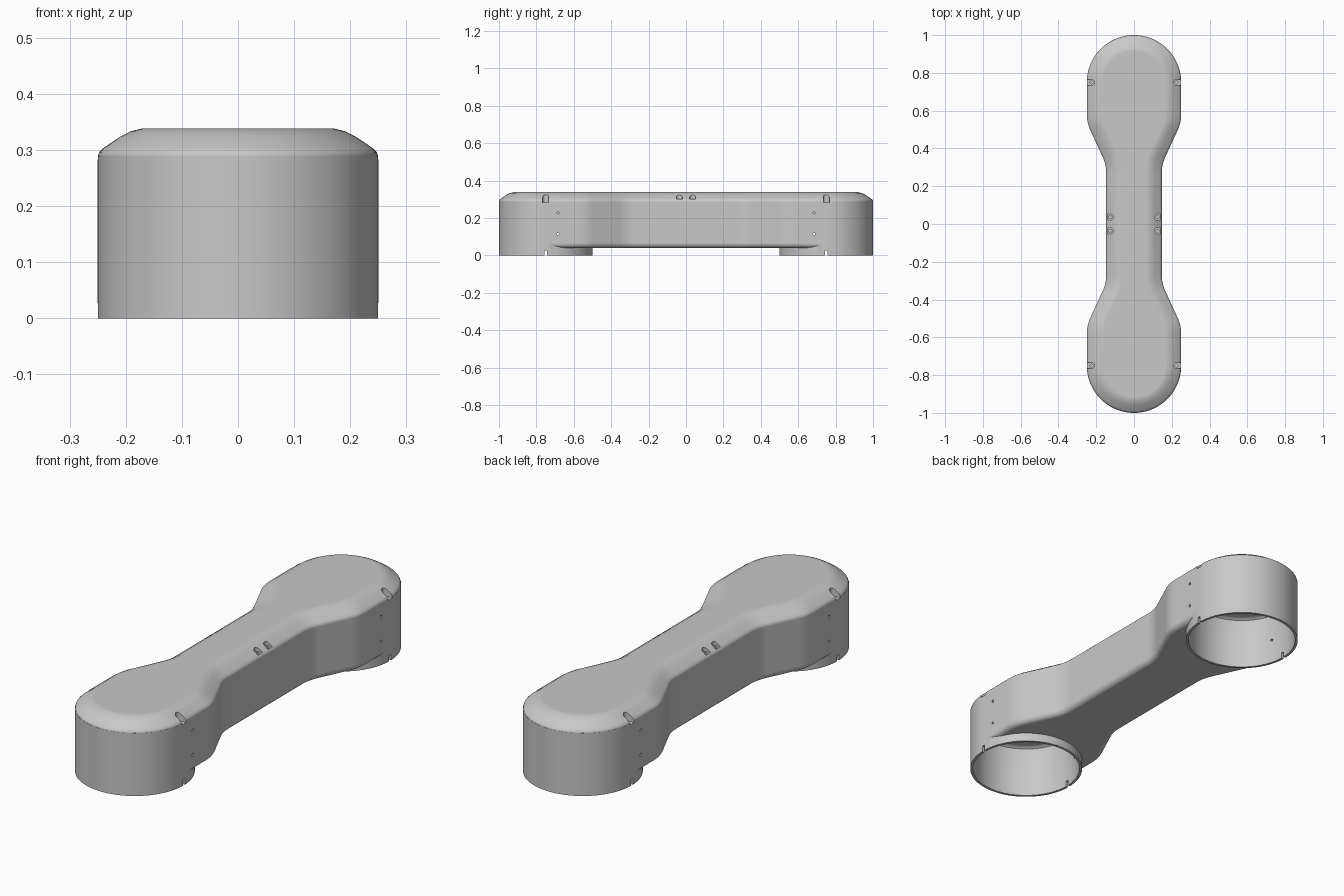
import bpy, bmesh
from math import sin, cos, tan, pi, radians
from mathutils import Vector

old = bpy.data.objects.get("Cube")
if old:
    bpy.data.objects.remove(old, do_unlink=True)

END_Y, END_R, ARM_X, BLEND_R = 0.75, 0.25, 0.147, 0.2
SIDES = (-1, 1)


def arc(cx, cy, r, start, end, n, facing=1):
    """Arc points paired with outward normals."""
    out = []
    for i in range(n + 1):
        a = radians(start + (end - start) * i / n)
        d = Vector((cos(a), sin(a)))
        out.append((Vector((cx, cy)) + d * r, d * facing))
    return out


def outline():
    """Dog-bone outline: round ends blended into a narrow arm."""
    slope, y1 = 25, 0.58
    a = radians(slope)
    run = END_R - ARM_X - 2 * BLEND_R * (1 - cos(a))
    y2 = y1 - 2 * BLEND_R * sin(a) - run / tan(a)
    r = END_R - 0.0005
    quarter = arc(0, END_Y, r, 90, 0, 24)
    quarter += arc(r - BLEND_R, y1, BLEND_R, 0, -slope, 10)
    quarter += arc(ARM_X + BLEND_R, y2, BLEND_R, 180 - slope, 180, 10, -1)

    def flip(pts, sx, sy):
        return [(Vector((p.x * sx, p.y * sy)), Vector((n.x * sx, n.y * sy))) for p, n in pts]
    half = quarter + flip(quarter, 1, -1)[::-1]
    return half + flip(half, -1, 1)[::-1][1:-1]


def circle(cx, cy, r, z, n=96):
    return [(cx + r * cos(2 * pi * i / n), cy + r * sin(2 * pi * i / n), z) for i in range(n)]


def capsule(cx, cy, r, z, sx):
    """Slot outline, round inside and open toward the outer wall."""
    pts = [(cx - sx * r * sin(pi * i / 12), cy + r * cos(pi * i / 12), z) for i in range(13)]
    return pts + [(cx + sx * 0.1, cy - r, z), (cx + sx * 0.1, cy + r, z)]


def loft(bm, rings):
    """Skin closed rings and cap both ends."""
    loops = [[bm.verts.new(p) for p in ring] for ring in rings]
    for a, b in zip(loops, loops[1:]):
        for i in range(len(a)):
            j = (i + 1) % len(a)
            bm.faces.new((a[i], a[j], b[j], b[i]))
    bm.faces.new(loops[0])
    bm.faces.new(loops[-1])


def build(name, ring_sets):
    bm = bmesh.new()
    for rings in ring_sets:
        loft(bm, rings)
    bmesh.ops.recalc_face_normals(bm, faces=bm.faces)
    mesh = bpy.data.meshes.new(name)
    bm.to_mesh(mesh)
    bm.free()
    ob = bpy.data.objects.new(name, mesh)
    bpy.context.collection.objects.link(ob)
    return ob


def combine(target, tool, operation):
    tool.hide_render = True
    mod = target.modifiers.new(tool.name, 'BOOLEAN')
    mod.operation, mod.solver, mod.object = operation, 'EXACT', tool
    bpy.context.view_layer.objects.active = target
    bpy.ops.object.modifier_apply(modifier=mod.name)
    bpy.data.objects.remove(tool, do_unlink=True)


# Main housing: rounded bottom edge, straight wall, sloped soft top edge
fillet = 0.026
profile = [(fillet + 0.006, 0.04)]
profile += [(fillet * (1 - sin(a)), 0.04 + fillet * (1 - cos(a)))
            for a in (pi / 2 * i / 6 for i in range(7))]
profile += [(0, 0.07), (0, 0.285), (0, 0.29), (0.002, 0.296), (0.008, 0.302), (0.012, 0.305),
            (0.04, 0.324), (0.058, 0.333), (0.078, 0.338), (0.082, 0.338)]
shape = outline()
housing = build("link_housing", [[
    [(p.x - n.x * d, p.y - n.y * d, z) for p, n in shape] for d, z in profile]])

# Round joint cups below both ends
cups = build("joint_cups", [[circle(0, s * END_Y, END_R, z) for z in (0, 0.289)] for s in SIDES])
combine(housing, cups, 'UNION')

# Open cavities inside the cups
cavity = [(0.238, -0.1), (0.238, 0.225), (0.234, 0.237), (0.225, 0.244), (0.215, 0.246)]
combine(housing, build("cup_cavities", [
    [circle(0, s * END_Y, r, z) for r, z in cavity] for s in SIDES]), 'DIFFERENCE')

# Screw pockets on the top edge, with a screw hole in each floor
spots = [(sx, sx * x, sy * y, floor) for sx in SIDES for sy in SIDES
         for x, y, floor in ((0.225, END_Y, 0.283), (0.125, 0.036, 0.302))]
combine(housing, build("screw_pockets", [
    [capsule(x, y, 0.016, z, sx) for z in (floor, 0.4)] for sx, x, y, floor in spots]), 'DIFFERENCE')
combine(housing, build("screw_holes", [
    [circle(x, y, 0.008, z, 16) for z in (floor - 0.018, floor + 0.01)]
    for sx, x, y, floor in spots]), 'DIFFERENCE')


# Small pin holes in the side walls: lower ones go through, upper ones are blind
def side_hole(y, z, x0, x1):
    return [[(x, y + a, z + b) for a, b, _ in circle(0, 0, 0.006, 0, 12)] for x in (x0, x1)]


holes = [side_hole(s * 0.685, 0.115, -0.3, 0.3) for s in SIDES]
holes += [side_hole(s * 0.685, 0.228, t * 0.238, t * 0.3) for s in SIDES for t in SIDES]
combine(housing, build("pin_holes", holes), 'DIFFERENCE')

# Locating notches in the cup rims
combine(housing, build("rim_notches", [
    [[(x, s * END_Y + a, z) for x, a in ((-0.3, -0.007), (0.3, -0.007), (0.3, 0.007), (-0.3, 0.007))]
     for z in (-0.05, 0.027)] for s in SIDES]), 'DIFFERENCE')

# Single grey material and smooth shading
grey = bpy.data.materials.new("light_grey")
grey.use_nodes = True
colour = (0.58, 0.58, 0.58, 1)
grey.diffuse_color = colour
for node in grey.node_tree.nodes:
    if node.type == 'BSDF_PRINCIPLED':
        node.inputs["Base Color"].default_value = colour
housing.data.materials.clear()
housing.data.materials.append(grey)
for face in housing.data.polygons:
    face.material_index = 0
bpy.ops.object.select_all(action='DESELECT')
housing.select_set(True)
bpy.context.view_layer.objects.active = housing
bpy.ops.object.shade_smooth_by_angle(angle=radians(30))
